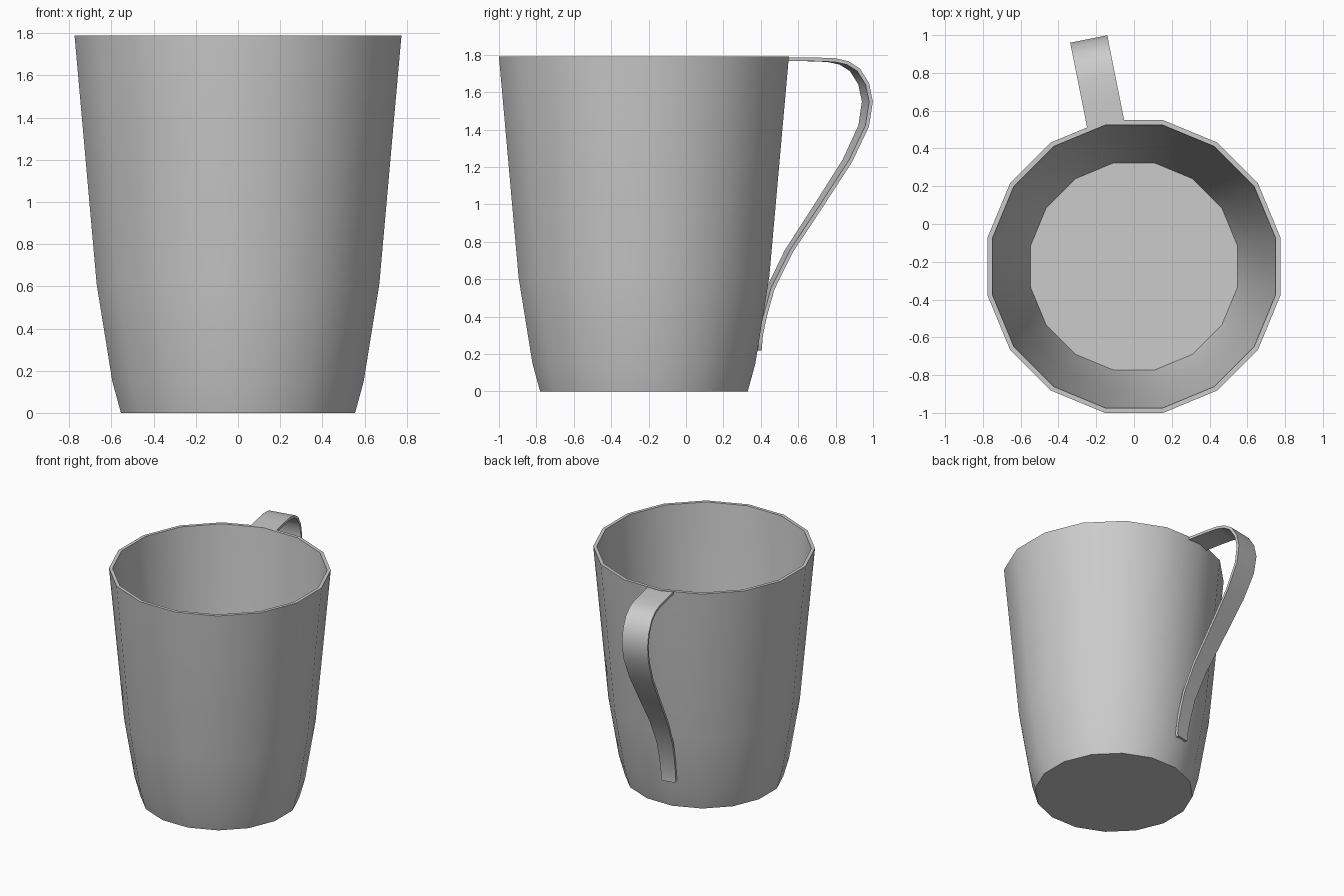
import bpy, bmesh, math
from mathutils import Vector

if "Cube" in bpy.data.objects:
    bpy.data.objects.remove(bpy.data.objects["Cube"])

SIDES = 16
CY = -0.225                      # cup axis in y
HALF = math.pi / SIDES


def finish(name, bm, angle=40):
    bmesh.ops.recalc_face_normals(bm, faces=bm.faces)
    mesh = bpy.data.meshes.new(name)
    bm.to_mesh(mesh)
    bm.free()
    ob = bpy.data.objects.new(name, mesh)
    bpy.context.collection.objects.link(ob)
    bpy.ops.object.select_all(action='DESELECT')
    ob.select_set(True)
    bpy.context.view_layer.objects.active = ob
    bpy.ops.object.shade_smooth_by_angle(angle=math.radians(angle))
    return ob


def loft(rings):
    """Skin a list of point rings and cap both ends."""
    bm = bmesh.new()
    loops = [[bm.verts.new(p) for p in ring] for ring in rings]
    n = len(loops[0])
    for a, b in zip(loops, loops[1:]):
        for i in range(n):
            j = (i + 1) % n
            bm.faces.new((a[i], a[j], b[j], b[i]))
    bm.faces.new(loops[0])
    bm.faces.new(loops[-1])
    return bm


# Cup: flat-to-flat half width and height, up the outside then down the inside
profile = [(0.555, 0), (0.596, 0.15), (0.67, 0.61), (0.775, 1.79),
           (0.75, 1.79), (0.647, 0.61), (0.573, 0.16), (0.548, 0.05)]


def cup_ring(apothem, z):
    r = apothem / math.cos(HALF)
    return [(r * math.cos(HALF * (2 * i + 1)), CY + r * math.sin(HALF * (2 * i + 1)), z)
            for i in range(SIDES)]


finish("cup_body", loft([cup_ring(a, z) for a, z in profile]))

# Handle: flat strap along (distance from cup axis, height, width)
path = [(0.768, 1.776, 0.20), (0.90, 1.776, 0.20), (1.02, 1.772, 0.20),
        (1.09, 1.757, 0.20), (1.15, 1.72, 0.20), (1.198, 1.645, 0.20),
        (1.218, 1.55, 0.20), (1.198, 1.42, 0.195), (1.11, 1.235, 0.18),
        (0.95, 0.99, 0.16), (0.79, 0.75, 0.14), (0.69, 0.55, 0.125),
        (0.648, 0.40, 0.118), (0.627, 0.30, 0.115), (0.622, 0.235, 0.115),
        (0.622, 0.218, 0.095)]
THICK = 0.02
out = Vector((-math.sin(HALF), math.cos(HALF), 0))
side = Vector((math.cos(HALF), math.sin(HALF), 0))
up = Vector((0, 0, 1))

rings = []
for i, (s, z, w) in enumerate(path):
    p, q = path[max(i - 1, 0)], path[min(i + 1, len(path) - 1)]
    tangent = (out * (q[0] - p[0]) + up * (q[1] - p[1])).normalized()
    normal = tangent.cross(side)
    c = Vector((0, CY, 0)) + out * s + up * z
    rings.append([c + side * (w / 2 * u) + normal * (THICK / 2 * v)
                  for u, v in ((-1, -1), (1, -1), (1, 1), (-1, 1))])
finish("handle", loft(rings))
